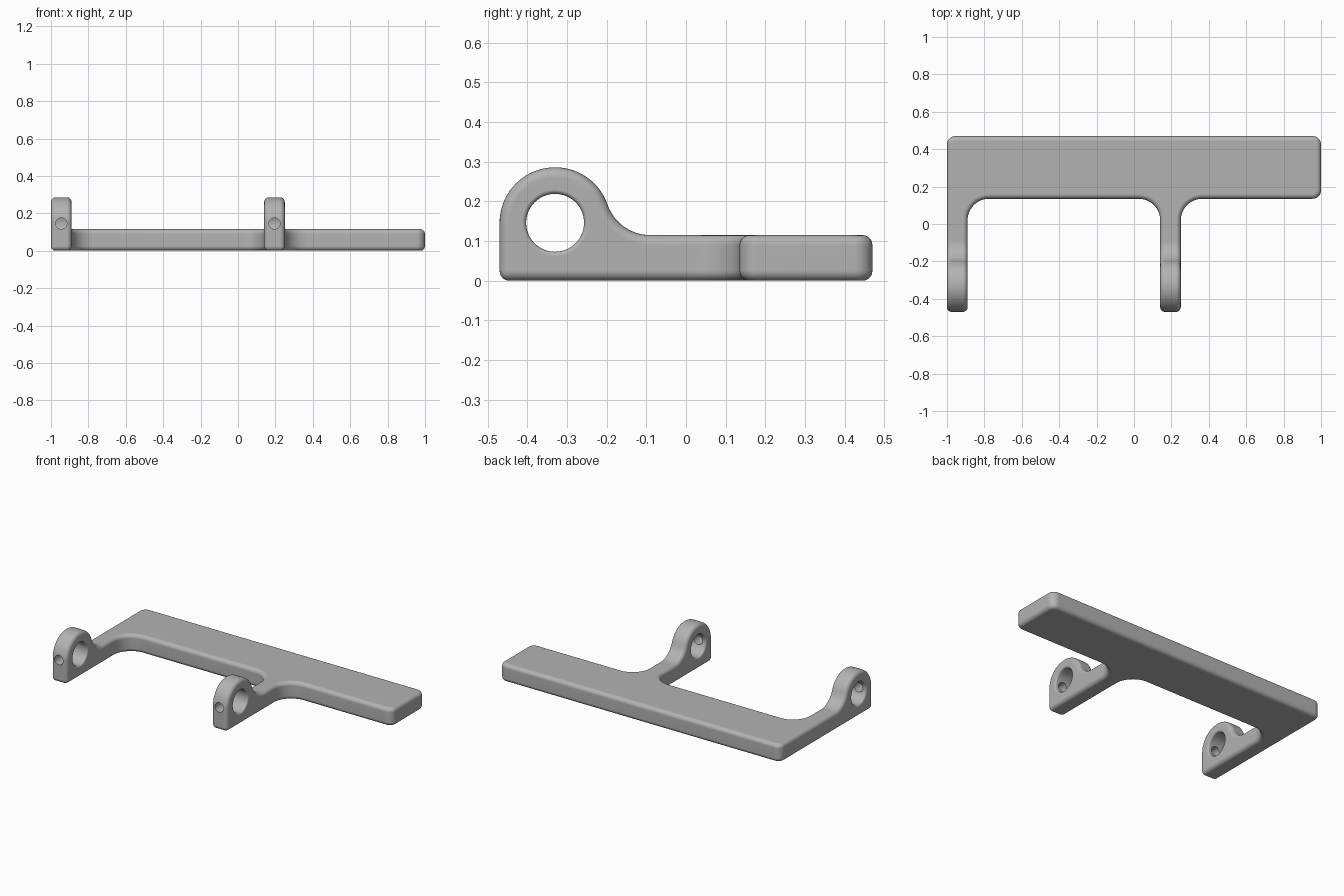
import bpy, bmesh, math
from mathutils import Vector

if "Cube" in bpy.data.objects:
    bpy.data.objects.remove(bpy.data.objects["Cube"])

BORE_Y, BORE_Z, BOSS_R = -0.33, 0.146, 0.14
PLATE_H, ARM_W = 0.115, 0.11
ARM_X = [-0.945, 0.195]          # arm centre lines

grey = bpy.data.materials.new("satin grey")
grey.diffuse_color = (0.45, 0.45, 0.45, 1)
grey.use_nodes = True
grey.node_tree.nodes["Principled BSDF"].inputs["Base Color"].default_value = grey.diffuse_color


def arc(cx, cy, r, a0, a1, n=12):
    """Points on an arc, angles in degrees."""
    return [(cx + r * math.cos(math.radians(a0 + (a1 - a0) * i / n)),
             cy + r * math.sin(math.radians(a0 + (a1 - a0) * i / n)))
            for i in range(n + 1)]


def finish(name, bm):
    bmesh.ops.recalc_face_normals(bm, faces=bm.faces[:])
    mesh = bpy.data.meshes.new(name)
    bm.to_mesh(mesh)
    bm.free()
    mesh.materials.append(grey)
    ob = bpy.data.objects.new(name, mesh)
    bpy.context.collection.objects.link(ob)
    return ob


def extrude(name, points, start, along):
    """Extrude a closed profile of 3D points along a vector."""
    bm = bmesh.new()
    face = bm.faces.new([bm.verts.new(Vector(p) + Vector(start)) for p in points])
    out = bmesh.ops.extrude_face_region(bm, geom=[face])
    moved = [v for v in out["geom"] if isinstance(v, bmesh.types.BMVert)]
    bmesh.ops.translate(bm, verts=moved, vec=along)
    return finish(name, bm)


def lathe(name, profile, axis, origin, n=64):
    """Capped solid of revolution; profile is (position along axis, radius)."""
    bm = bmesh.new()
    rings = []
    for t, r in profile:
        ring = []
        for i in range(n):
            c, s = r * math.cos(math.tau * i / n), r * math.sin(math.tau * i / n)
            p = (t, c, s) if axis == "x" else (c, t, s)
            ring.append(bm.verts.new(Vector(p) + Vector(origin)))
        rings.append(ring)
    for a, b in zip(rings, rings[1:]):
        for i in range(n):
            j = (i + 1) % n
            bm.faces.new((a[i], a[j], b[j], b[i]))
    bm.faces.new(rings[0])
    bm.faces.new(rings[-1])
    return finish(name, bm)


def apply(ob, mod):
    bpy.context.view_layer.objects.active = ob
    bpy.ops.object.modifier_apply(modifier=mod.name)


def boolean(ob, tool, operation):
    mod = ob.modifiers.new(operation.lower(), "BOOLEAN")
    mod.operation, mod.object, mod.solver = operation, tool, "EXACT"
    apply(ob, mod)
    bpy.data.objects.remove(tool)


# Plan outline: long plate, two arms, filleted inner corners
F, C, EDGE_Y, BACK = 0.115, 0.045, 0.135, 0.47
l0, l1 = -1.0, ARM_X[0] + ARM_W / 2
m0, m1 = ARM_X[1] - ARM_W / 2, ARM_X[1] + ARM_W / 2
plan = [(l0, -0.6), (l1, -0.6)]
plan += arc(l1 + F, EDGE_Y - F, F, 180, 90)
plan += arc(m0 - F, EDGE_Y - F, F, 90, 0)
plan += [(m0, -0.6), (m1, -0.6)]
plan += arc(m1 + F, EDGE_Y - F, F, 180, 90)
plan += arc(1 - C, EDGE_Y + C, C, -90, 0, 8)
plan += arc(1 - C, BACK - C, C, 0, 90, 8)
plan += arc(l0 + C, BACK - C, C, 90, 180, 8)
bracket = extrude("hinge_bracket", [(x, y, 0) for x, y in plan], (0, 0, -0.5), (0, 0, 1.5))

# Side profile: flat plate, blended up into the round boss
d, h = 0.24, BORE_Z - PLATE_H
R = (d * d + h * h - BOSS_R ** 2) / (2 * (BOSS_R + h))
fy, fz = BORE_Y + d, PLATE_H + R
tangent = math.degrees(math.atan2(fz - BORE_Z, d))
side = [(BORE_Y - BOSS_R, 0), (0.6, 0), (0.6, PLATE_H)]
side += arc(fy, fz, R, 270, 180 + tangent)
side += arc(BORE_Y, BORE_Z, BOSS_R, tangent, 180, 32)[1:]
slab = extrude("side_profile", [(0, y, z) for y, z in side], (-1.5, 0, 0), (3, 0, 0))
boolean(bracket, slab, "INTERSECT")

# Rounded outer edges
bevel = bracket.modifiers.new("rounding", "BEVEL")
bevel.width, bevel.segments = 0.025, 5
bevel.limit_method, bevel.angle_limit = "ANGLE", math.radians(40)
bevel.use_clamp_overlap = False
apply(bracket, bevel)

# Pin bores with rounded rims, and set-screw holes from the front
w, rim, r = ARM_W / 2, 0.011, 0.073
lip = [(w - rim + rim * math.sin(a), r + rim - rim * math.cos(a))
       for a in [math.pi / 2 * i / 4 for i in range(5)]]
half = lip + [(w + 0.02, r + rim)]
bore = [(-t, q) for t, q in reversed(half)] + half
for x in ARM_X:
    boolean(bracket, lathe("bore_cutter", bore, "x", (x, BORE_Y, BORE_Z)), "DIFFERENCE")
    screw = lathe("screw_cutter", [(-0.3, 0.03), (0, 0.03)], "y", (x, BORE_Y, BORE_Z), 32)
    boolean(bracket, screw, "DIFFERENCE")

# Smooth shading with crisp hole edges
bpy.ops.object.select_all(action="DESELECT")
bracket.select_set(True)
bpy.context.view_layer.objects.active = bracket
bpy.ops.object.shade_smooth_by_angle(angle=math.radians(35))
weighted = bracket.modifiers.new("flat face normals", "WEIGHTED_NORMAL")
weighted.keep_sharp = True
